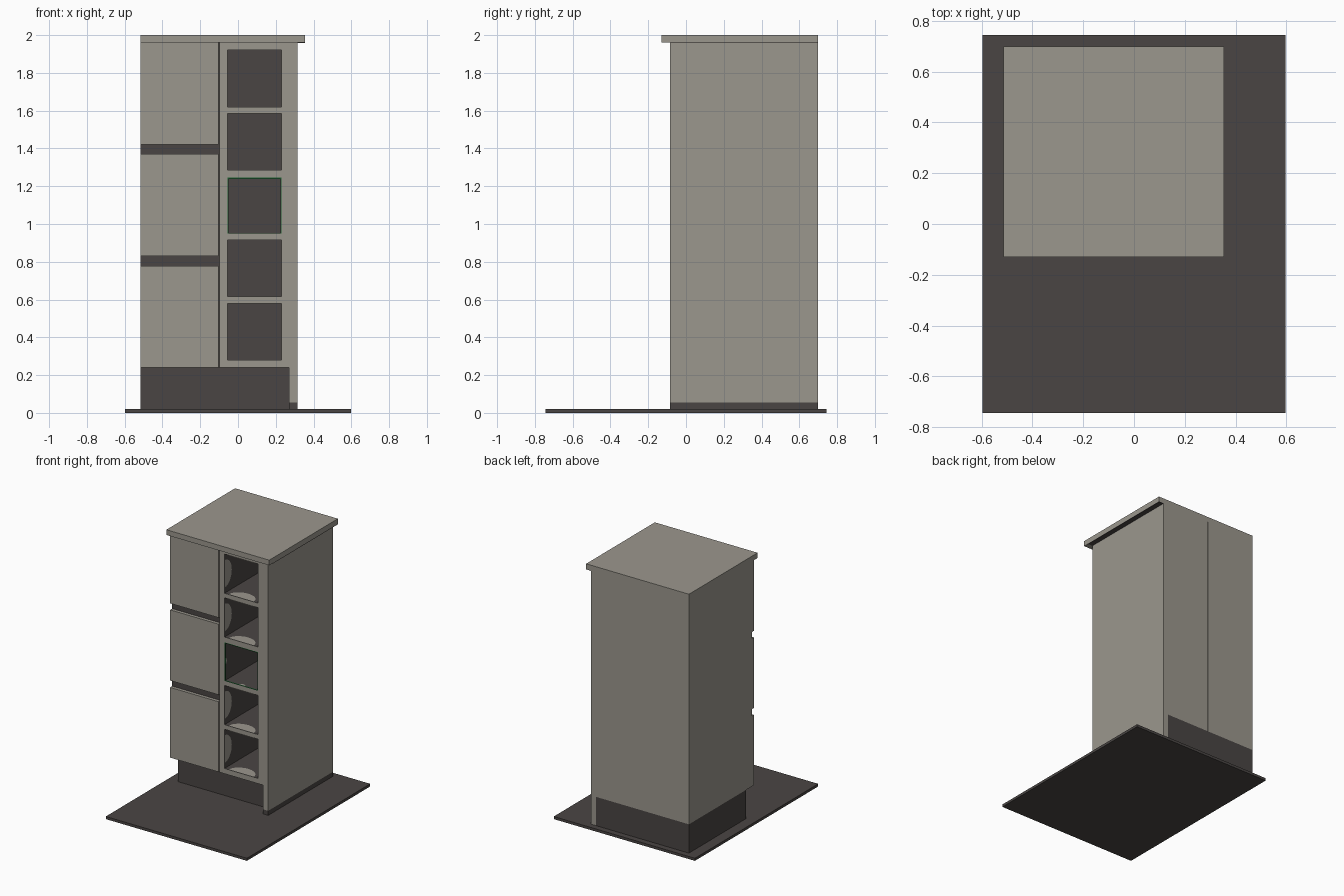
import bpy
import bmesh
from math import pi, sin, cos
from mathutils import Vector

cube = bpy.data.objects.get("Cube")
if cube:
    bpy.data.objects.remove(cube)


def material(name, rgb):
    m = bpy.data.materials.new(name)
    m.use_nodes = True
    m.diffuse_color = (*rgb, 1)
    m.node_tree.nodes["Principled BSDF"].inputs["Base Color"].default_value = (*rgb, 1)
    return m


LIGHT = material("warm grey", (0.33, 0.31, 0.27))
DARK = material("charcoal", (0.068, 0.06, 0.057))
GREEN = material("dark green", (0.015, 0.13, 0.035))


def finish(name, bm, *mats):
    mesh = bpy.data.meshes.new(name)
    bm.to_mesh(mesh)
    bm.free()
    for m in mats:
        mesh.materials.append(m)
    obj = bpy.data.objects.new(name, mesh)
    bpy.context.collection.objects.link(obj)
    return obj


def box(name, xs, ys, zs, mat, other=None, toward=None):
    """Box from ranges; faces pointing toward the given direction take the other material."""
    bm = bmesh.new()
    bmesh.ops.create_cube(bm, size=1)
    for v in bm.verts:
        v.co = [r[0] if c < 0 else r[1] for c, r in zip(v.co, (xs, ys, zs))]
    bm.normal_update()
    if toward:
        for f in bm.faces:
            f.material_index = int(f.normal.dot(Vector(toward)) > 0.9)
    return finish(name, bm, mat, *([other] if other else []))


def half_disc(name, centre, inward, radius, mat):
    """Flat half disc on a niche wall, its straight edge at the mouth."""
    n, y = Vector(inward), Vector((0, 1, 0))
    t = y.cross(n)
    c = Vector(centre) + n * 0.003
    bm = bmesh.new()
    steps = 16
    bm.faces.new([bm.verts.new(c + radius * (t * cos(pi * i / steps) + 0.8 * y * sin(pi * i / steps)))
                  for i in range(steps + 1)])
    return finish(name, bm, mat)


FRONT, BACK = -0.085, 0.70
LEFT, RIGHT = -0.515, 0.315
PANEL = 0.27
FLOOR, BODY, TOP = 0.02, 0.24, 1.96
N0, N1 = -0.055, 0.23        # niche sides
SPLIT = -0.097               # drawers meet niches
forward = (0, -1, 0)

# Floor plate, plinth, side panel and worktop
box("floor_plate", (-0.597, 0.597), (-0.745, 0.745), (0, FLOOR), DARK)
box("plinth", (LEFT, PANEL), (0.01, BACK), (FLOOR, BODY), DARK)
box("side_panel", (PANEL, RIGHT), (FRONT, BACK), (0.055, TOP), LIGHT)
box("side_panel_foot", (PANEL, RIGHT), (FRONT, BACK), (FLOOR, 0.055), DARK, LIGHT, (0, 1, 0))
box("worktop", (LEFT, 0.355), (-0.13, BACK), (TOP, 2.0), LIGHT)
box("worktop_underside", (RIGHT, 0.355), (FRONT, BACK), (TOP - 0.003, TOP), DARK)

# Drawer carcass with three fronts and dark finger gaps
box("drawer_carcass", (LEFT, SPLIT - 0.001), (-0.06, BACK), (BODY, TOP), LIGHT, DARK, forward)
for i, zs in enumerate(((BODY, 0.777), (0.83, 1.37), (1.42, TOP))):
    box(f"drawer_front_{i + 1}", (LEFT, SPLIT - 0.007), (FRONT, -0.06), zs, LIGHT)

# Niche column: stiles, rails and back panel
box("niche_stile_inner", (SPLIT, N0), (FRONT, 0.66), (BODY, TOP), DARK, LIGHT, forward)
box("niche_stile_outer", (N1, PANEL), (FRONT, 0.66), (BODY, TOP), DARK, LIGHT, forward)
box("niche_back", (SPLIT, PANEL), (0.66, BACK), (BODY, TOP), DARK, LIGHT, (0, 1, 0))
niches = [(0.28, 0.58), (0.615, 0.915), (0.95, 1.245), (1.285, 1.585), (1.62, 1.92)]
edges = [BODY] + [z for pair in niches for z in pair] + [TOP]
for i in range(len(niches) + 1):
    box(f"niche_rail_{i + 1}", (N0, N1), (FRONT, 0.66), (edges[2 * i], edges[2 * i + 1]),
        DARK, LIGHT, forward)

# Pale half discs on the four walls of every niche
xm = (N0 + N1) / 2
for i, (z0, z1) in enumerate(niches):
    zm = (z0 + z1) / 2
    r = 0.03 if i == 2 else 0.105
    walls = {"left": ((N0, FRONT, zm), (1, 0, 0)), "right": ((N1, FRONT, zm), (-1, 0, 0)),
             "floor": ((xm, FRONT, z0), (0, 0, 1)), "ceiling": ((xm, FRONT, z1), (0, 0, -1))}
    for wall, (centre, inward) in walls.items():
        half_disc(f"niche_{i + 1}_{wall}_patch", centre, inward, r, LIGHT)

# Green edging round the middle niche
z0, z1 = niches[2]
ys = (FRONT, FRONT + 0.008)
w = 0.006
box("green_edge_left", (N0, N0 + w), ys, (z0, z1), GREEN)
box("green_edge_right", (N1 - w, N1), ys, (z0, z1), GREEN)
box("green_edge_top", (N0, N1), ys, (z1 - w, z1), GREEN)
box("green_edge_bottom", (N0, N1), ys, (z0, z0 + w / 2), GREEN)
